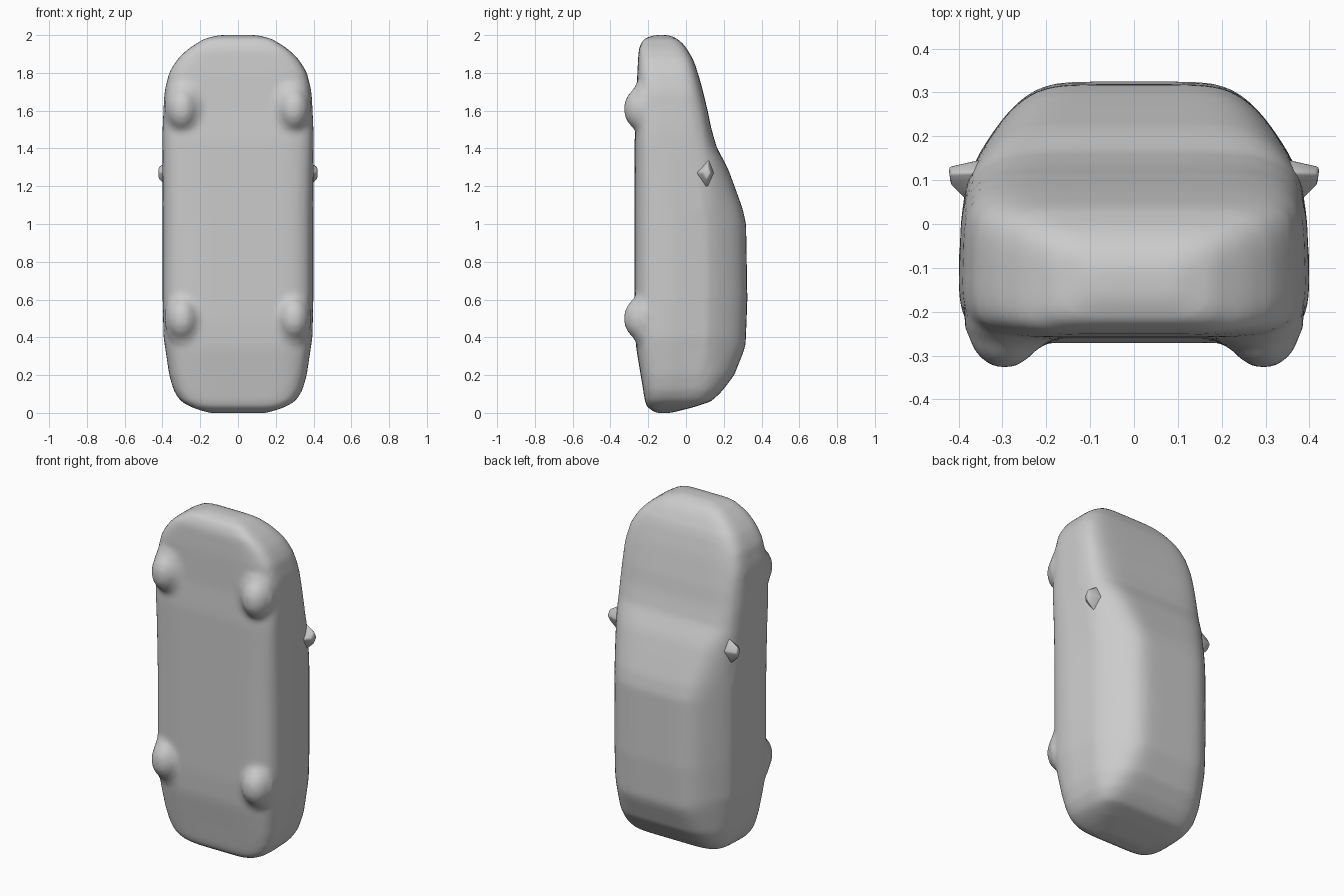
import bpy, bmesh, math
from mathutils import Matrix, Vector

if "Cube" in bpy.data.objects:
    bpy.data.objects.remove(bpy.data.objects["Cube"])

grey = bpy.data.materials.new("plain grey")
grey.diffuse_color = (0.6, 0.6, 0.6, 1)
grey.use_nodes = True
grey.node_tree.nodes["Principled BSDF"].inputs["Base Color"].default_value = grey.diffuse_color


def curve(pts, t):
    """Piecewise linear lookup in a short list of (position, value)."""
    if t <= pts[0][0]:
        return pts[0][1]
    for (a, va), (b, vb) in zip(pts, pts[1:]):
        if t <= b:
            return va + (vb - va) * (t - a) / (b - a)
    return pts[-1][1]


# Car outlines along its length (z): underside, roof line and half width
UNDER = [(0, -.16), (.03, -.205), (.06, -.217), (.2, -.24), (.35, -.265), (.5, -.272),
         (1.45, -.272), (1.6, -.262), (1.8, -.258), (1.93, -.25), (1.98, -.225), (2, -.17)]
ROOF = [(0, -.08), (.03, .04), (.06, .13), (.1, .18), (.2, .255), (.35, .315), (.6, .325),
        (1.0, .318), (1.08, .3), (1.17, .268), (1.3, .22), (1.4, .165), (1.5, .135), (1.6, .115),
        (1.75, .078), (1.87, .04), (1.95, -.01), (1.98, -.045), (2, -.09)]
WIDTH = [(0, .15), (.02, .22), (.05, .29), (.1, .335), (.2, .365), (.4, .395), (.6, .40),
         (1.5, .40), (1.7, .39), (1.8, .365), (1.87, .325), (1.93, .26), (1.98, .18), (2, .1)]
# Sides lean inward above the waist (y towards the roof)
CABIN = [(-.35, .95), (-.22, 1), (-.08, 1), (.02, .985), (.1, .955), (.15, .90), (.22, .80), (.33, .64)]


def sgnpow(v, p):
    return math.copysign(abs(v) ** p, v)


def finish(name, bm):
    me = bpy.data.meshes.new(name)
    bmesh.ops.recalc_face_normals(bm, faces=bm.faces)
    bm.to_mesh(me)
    bm.free()
    me.materials.append(grey)
    ob = bpy.data.objects.new(name, me)
    bpy.context.collection.objects.link(ob)
    for p in me.polygons:
        p.use_smooth = True
    return ob


def ellipsoid(bm, centre, radii, seg=20):
    m = Matrix.Translation(centre) @ Matrix.Diagonal((*radii, 1))
    bmesh.ops.create_uvsphere(bm, u_segments=seg, v_segments=seg // 2, radius=1, matrix=m)


# Body shell: rounded box sections lofted from tail to nose
bm = bmesh.new()
N = 64
levels = sorted({round(i * .04, 3) for i in range(51)} | {.01, .02, .03, .06, 1.94, 1.97, 1.98, 1.99})
rings = []
for z in levels:
    y0, y1, w = curve(UNDER, z), curve(ROOF, z), curve(WIDTH, z)
    ring = []
    for i in range(N):
        a = 2 * math.pi * (i + .5) / N
        y = (y0 + y1) / 2 + (y1 - y0) / 2 * sgnpow(math.sin(a), .4)
        x = w * sgnpow(math.cos(a), .3) * curve(CABIN, y)
        ring.append(bm.verts.new((x, y, z)))
    rings.append(ring)
for r, s in zip(rings, rings[1:]):
    for i in range(N):
        j = (i + 1) % N
        bm.faces.new((r[i], r[j], s[j], s[i]))
bm.faces.new(rings[0][::-1])
bm.faces.new(rings[-1])

# Wheels: soft bumps with a wide swelling where they meet the underside
for side in (-1, 1):
    for z in (.5, 1.61):
        ellipsoid(bm, (side * .295, -.235, z), (.085, .095, .115))
        ellipsoid(bm, (side * .275, -.22, z), (.115, .072, .17))
body = finish("car_body", bm)
rm = body.modifiers.new("fuse", 'REMESH')
rm.mode = 'VOXEL'
rm.voxel_size = .016
rm.use_smooth_shade = True
sm = body.modifiers.new("soften", 'SMOOTH')
sm.factor = .5
sm.iterations = 5

# Side mirrors: tapered stubs leaning out of the window line
for side, name in ((-1, "left_mirror"), (1, "right_mirror")):
    bm = bmesh.new()
    inner = [(.34, .15, 1.27), (.35, .12, 1.35), (.37, .04, 1.27), (.35, .11, 1.17)]
    outer = [(.424, .132, 1.27), (.42, .115, 1.305), (.418, .088, 1.275), (.42, .11, 1.235)]
    a, b = ([bm.verts.new((side * x, y, z)) for x, y, z in p] for p in (inner, outer))
    for i in range(4):
        j = (i + 1) % 4
        bm.faces.new((a[i], a[j], b[j], b[i]))
    bm.faces.new(a)
    bm.faces.new(b)
    bmesh.ops.bevel(bm, geom=bm.edges[:], offset=.008, segments=2, affect='EDGES', profile=.5)
    finish(name, bm)
